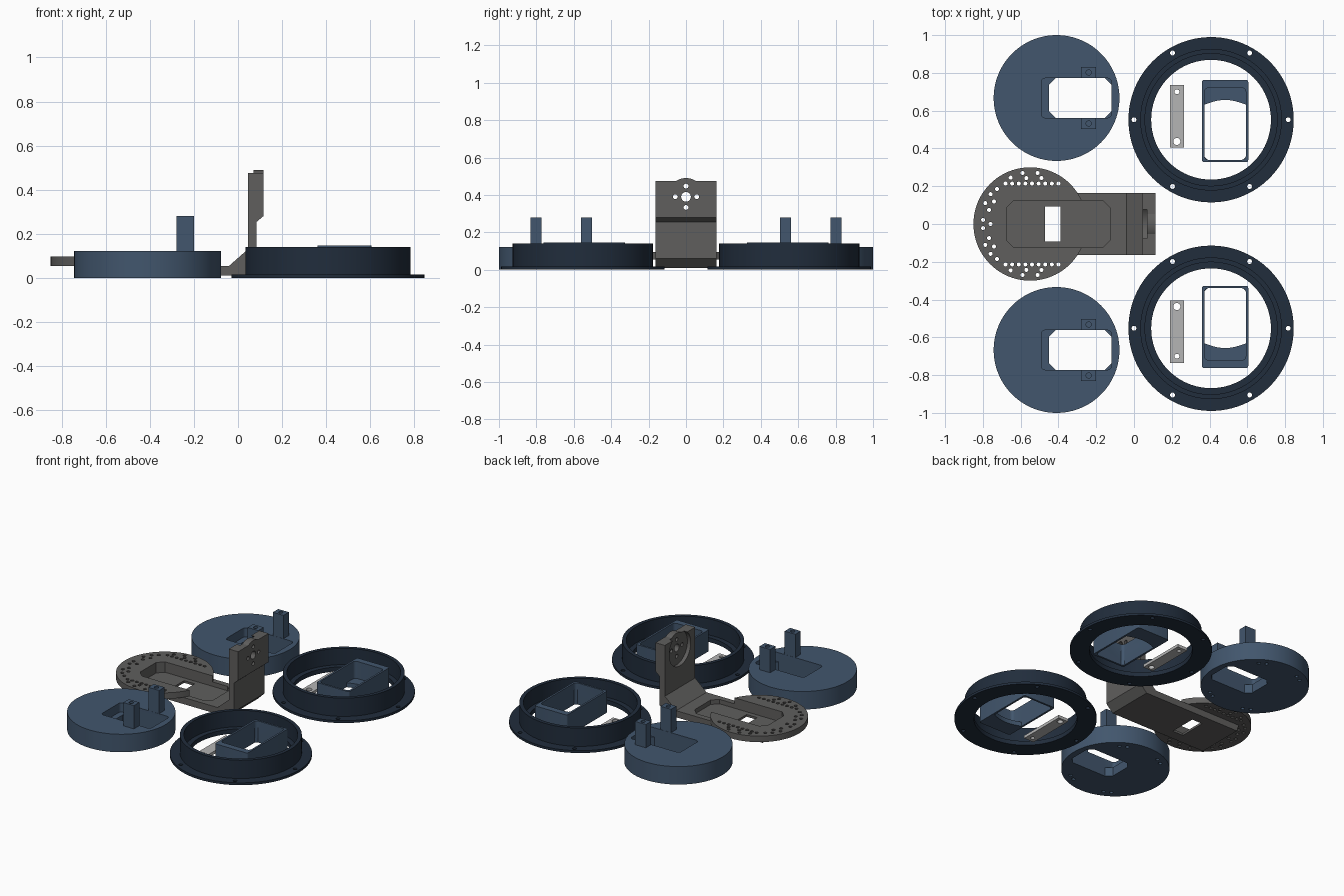
import bpy, bmesh, math
from mathutils import Matrix, Vector

if "Cube" in bpy.data.objects:
    bpy.data.objects.remove(bpy.data.objects["Cube"])


def material(name, rgb):
    m = bpy.data.materials.new(name)
    m.diffuse_color = (*rgb, 1)
    m.use_nodes = True
    m.node_tree.nodes["Principled BSDF"].inputs["Base Color"].default_value = m.diffuse_color
    return m


BLUE = material("slate_blue", (0.054, 0.093, 0.153))
NAVY = material("dark_navy", (0.015, 0.026, 0.045))
GREY = material("mid_grey", (0.115, 0.113, 0.11))
LIGHT = material("light_grey", (0.46, 0.46, 0.46))


def prism(name, pts, lo, hi, mat=None, axis="z"):
    """Extrude a 2D outline along z (xy outline), y (xz outline) or x (yz outline)."""
    place = {"z": lambda a, b, h: (a, b, h),
             "y": lambda a, b, h: (a, h, b),
             "x": lambda a, b, h: (h, a, b)}[axis]
    bm = bmesh.new()
    face = bm.faces.new([bm.verts.new(place(a, b, lo)) for a, b in pts])
    ext = bmesh.ops.extrude_face_region(bm, geom=[face])
    moved = [v for v in ext["geom"] if isinstance(v, bmesh.types.BMVert)]
    bmesh.ops.translate(bm, verts=moved, vec=Vector(place(0, 0, hi - lo)))
    bmesh.ops.recalc_face_normals(bm, faces=bm.faces)
    me = bpy.data.meshes.new(name)
    bm.to_mesh(me)
    bm.free()
    ob = bpy.data.objects.new(name, me)
    bpy.context.collection.objects.link(ob)
    if mat:
        me.materials.append(mat)
    return ob


def circle(cx, cy, r, n=24):
    return [(cx + r * math.cos(2 * math.pi * i / n), cy + r * math.sin(2 * math.pi * i / n))
            for i in range(n)]


def rect(x0, x1, y0, y1, r=0.0, n=4):
    """Rectangle with rounded corners (n=1 gives chamfers)."""
    if r == 0:
        return [(x0, y0), (x1, y0), (x1, y1), (x0, y1)]
    pts = []
    corners = [(x1 - r, y1 - r), (x0 + r, y1 - r), (x0 + r, y0 + r), (x1 - r, y0 + r)]
    for k, (cx, cy) in enumerate(corners):
        for i in range(n + 1):
            a = math.pi / 2 * (k + i / n)
            pts.append((cx + r * math.cos(a), cy + r * math.sin(a)))
    return pts


def boolean(ob, cutter, op="DIFFERENCE"):
    mod = ob.modifiers.new("cut", "BOOLEAN")
    mod.object, mod.operation, mod.solver = cutter, op, "EXACT"
    bpy.context.view_layer.objects.active = ob
    bpy.ops.object.modifier_apply(modifier=mod.name)
    bpy.data.objects.remove(cutter)


def cut(ob, outlines, lo, hi, axis="z"):
    """Cut a set of separate outlines through ob in one go."""
    bm = bmesh.new()
    for pts in outlines:
        tmp = prism("cutter", pts, lo, hi, axis=axis)
        bm.from_mesh(tmp.data)
        bpy.data.objects.remove(tmp)
    me = bpy.data.meshes.new("cutter")
    bm.to_mesh(me)
    bm.free()
    cutter = bpy.data.objects.new("cutter", me)
    bpy.context.collection.objects.link(cutter)
    boolean(ob, cutter)


def lathe(name, profile, centre, mat, n=96):
    bm = bmesh.new()
    rings = [[bm.verts.new((centre[0] + x * r, centre[1] + y * r, z))
              for x, y in circle(0, 0, 1, n)] for r, z in profile]
    for k, a in enumerate(rings):
        b = rings[(k + 1) % len(rings)]
        for i in range(n):
            j = (i + 1) % n
            bm.faces.new((a[i], a[j], b[j], b[i]))
    bmesh.ops.recalc_face_normals(bm, faces=bm.faces)
    me = bpy.data.meshes.new(name)
    bm.to_mesh(me)
    bm.free()
    me.materials.append(mat)
    ob = bpy.data.objects.new(name, me)
    bpy.context.collection.objects.link(ob)
    return ob


def polar(cx, cy, r, deg):
    a = math.radians(deg)
    return cx + r * math.cos(a), cy + r * math.sin(a)


# Parts of the back half; each is mirrored to the front half at the end
half = []

# Thick disc with stepped window and blind screw holes underneath
dx, dy = -0.41, 0.667
disc = prism("round_base", circle(dx, dy, 0.333, 96), 0, 0.122, BLUE)
cut(disc, [rect(-0.49, -0.12, dy - 0.105, dy + 0.105, 0.02)], 0.06, 0.2)
cut(disc, [rect(-0.45, -0.12, dy - 0.105, dy + 0.105, 0.035, 1)], -0.1, 0.1)
cut(disc, [circle(*polar(dx, dy, 0.285, a + d), 0.012, 12)
           for a in (60, 120, 240, 300) for d in (-5, 5)], -0.1, 0.04)
half.append(disc)

# Two screw posts beside the window
for i, s in enumerate((-1, 1)):
    py = dy + s * 0.135
    post = prism(f"screw_post_{i + 1}", rect(-0.28, -0.2, py - 0.029, py + 0.029), 0.1, 0.28, BLUE)
    cut(post, [circle(-0.24, py, 0.014, 16)], 0.22, 0.4)
    half.append(post)

# Flanged ring with inner ledge and six bolt holes
rx, ry = 0.408, 0.552
ring = lathe("flanged_ring", [(0.317, 0), (0.4375, 0), (0.4375, 0.016), (0.375, 0.016),
                              (0.375, 0.14), (0.35, 0.14), (0.35, 0.03), (0.317, 0.03)],
             (rx, ry), NAVY)
cut(ring, [circle(*polar(rx, ry, 0.408, a), 0.013, 16) for a in range(0, 360, 60)], -0.1, 0.1)
half.append(ring)

# Open box with a floor strip that ends in an arc
box = prism("open_box", rect(0.36, 0.605, 0.327, 0.763, 0.012), 0, 0.146, BLUE)
cut(box, [rect(0.373, 0.592, 0.34, 0.72, 0.02)], 0.03, 0.3)
arc = [(0.592 - 0.219 * i / 12, 0.632 + 0.025 * math.sin(math.pi * i / 12)) for i in range(13)]
cut(box, [[(0.373, 0.355), (0.388, 0.34), (0.577, 0.34), (0.592, 0.355)] + arc], -0.1, 0.1)
half.append(box)

# Thin strap with two holes
strap = prism("strap_plate", rect(0.19, 0.265, 0.405, 0.735), 0, 0.02, LIGHT)
cut(strap, [circle(0.227, 0.437, 0.019), circle(0.227, 0.7, 0.013)], -0.1, 0.1)
half.append(strap)

# Centre bracket: arm and upright from one side profile
arm = prism("bracket_arm", [(-0.705, 0.055), (-0.69, 0.01), (0.035, 0.01), (0.085, 0.06),
                            (0.085, 0.255), (0.115, 0.28), (0.115, 0.475), (0.045, 0.475),
                            (0.045, 0.13), (-0.04, 0.055)], -0.163, 0.163, GREY, "y")
boolean(arm, prism("boss", circle(0, 0.39, 0.1, 64), 0.07, 0.115, axis="x"), "UNION")
cut(arm, [circle(0, 0.39, 0.115, 64)], 0.0, 0.07, "x")
cut(arm, [circle(0, 0.39, 0.026)] +
    [circle(*polar(0, 0.39, 0.057, a), 0.013, 16) for a in (0, 90, 180, 270)], -0.1, 0.3, "x")

# Horn plate with its hole pattern
plate = prism("bracket_plate", circle(-0.55, 0, 0.3, 96), 0.055, 0.096, GREY)
holes = []
for s in (-1, 1):
    holes += [(-0.68 + 0.035 * i, s * 0.214) for i in range(9)]
    holes += [(-0.653, s * 0.245), (-0.59, s * 0.27), (-0.57, s * 0.243),
              (-0.51, s * 0.27), (-0.49, s * 0.243), (-0.725, s * 0.185)]
    holes += [polar(-0.55, 0, r, s * a) for r, a in
              ((0.262, 143), (0.225, 148), (0.262, 155), (0.23, 161), (0.25, 175))]
holes.append((-0.76, 0))
cut(plate, [circle(x, y, 0.011, 10) for x, y in holes], 0, 0.2)

# Shared pocket and slot
pocket = rect(-0.675, -0.125, -0.125, 0.125, 0.04, 1)
cut(plate, [pocket], 0, 0.2)
cut(arm, [pocket], 0.025, 0.2)
cut(arm, [rect(-0.47, -0.39, -0.093, 0.093)], -0.1, 0.2)

# Mirror the side parts to the front
for ob in half:
    me = ob.data.copy()
    me.transform(Matrix.Scale(-1, 4, (0, 1, 0)))
    me.flip_normals()
    bpy.context.collection.objects.link(bpy.data.objects.new(ob.name + "_front", me))
    ob.name += "_back"

# Smooth round walls, keep hard edges
for ob in list(bpy.context.scene.objects):
    bpy.ops.object.select_all(action="DESELECT")
    ob.select_set(True)
    bpy.context.view_layer.objects.active = ob
    bpy.ops.object.shade_smooth_by_angle(angle=math.radians(30))
